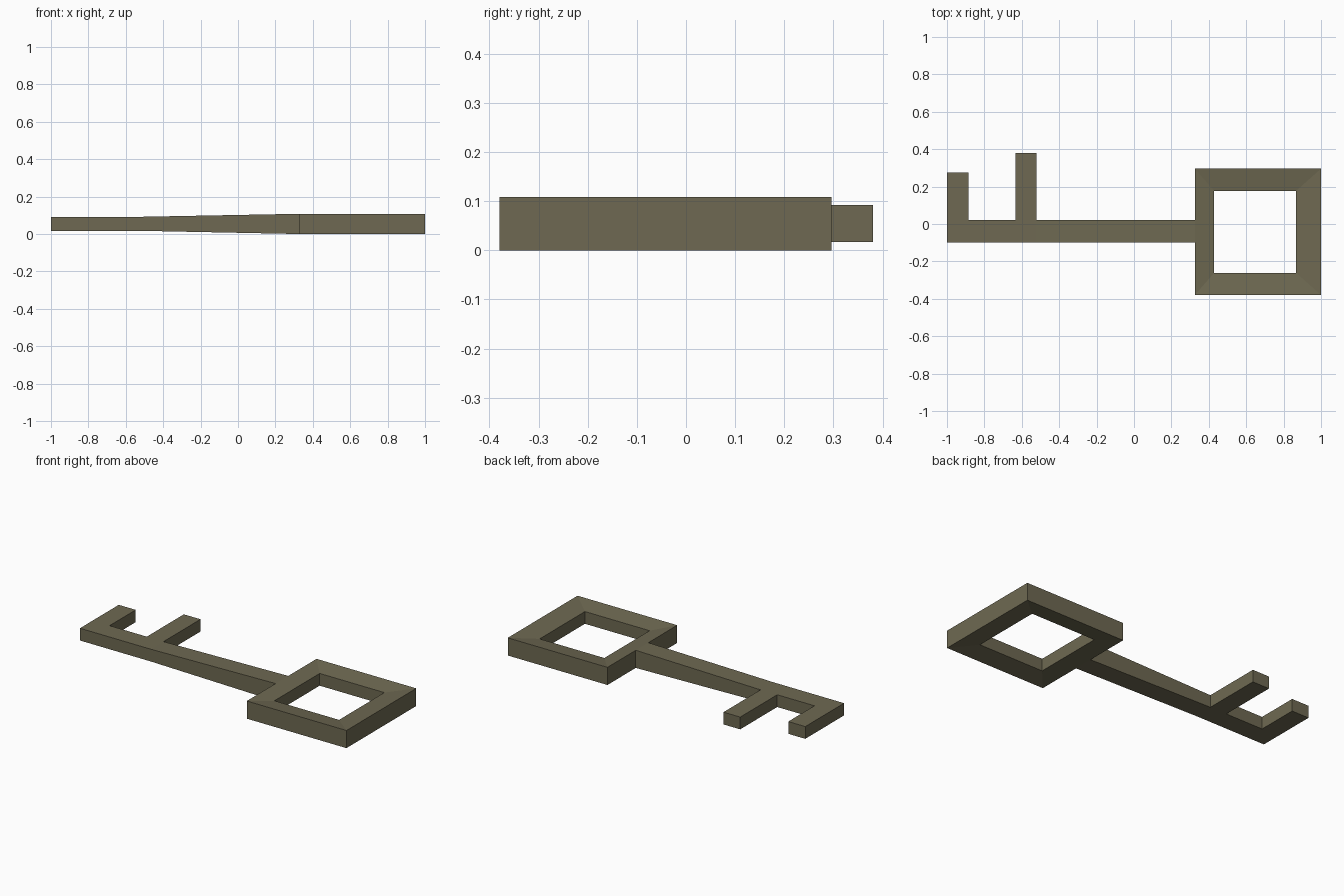
import bpy, bmesh

if "Cube" in bpy.data.objects:
    bpy.data.objects.remove(bpy.data.objects["Cube"])

brass = bpy.data.materials.new("dull_brass")
brass.diffuse_color = (0.156, 0.141, 0.084, 1)
brass.use_nodes = True
brass.node_tree.nodes["Principled BSDF"].inputs["Base Color"].default_value = brass.diffuse_color

THICK = (0.0, 0.108)    # outer rim of the handle
THIN = (0.017, 0.092)   # blade, teeth and inner rim


def finish(name, bm):
    bmesh.ops.recalc_face_normals(bm, faces=bm.faces)
    mesh = bpy.data.meshes.new(name)
    bm.to_mesh(mesh)
    bm.free()
    mesh.materials.append(brass)
    obj = bpy.data.objects.new(name, mesh)
    bpy.context.collection.objects.link(obj)


def bridge(bm, rings, closed):
    """Join successive four-point cross-sections with quads."""
    n = len(rings)
    for i in range(n if closed else n - 1):
        a, b = rings[i], rings[(i + 1) % n]
        for k in range(4):
            m = (k + 1) % 4
            bm.faces.new((a[k], a[m], b[m], b[k]))
    if not closed:
        bm.faces.new(rings[0])
        bm.faces.new(rings[-1])


def bar(name, y0, y1, stations):
    """Bar along x; each station is (x, (bottom, top))."""
    bm = bmesh.new()
    rings = [[bm.verts.new((x, y, z)) for y, z in
              ((y0, lo), (y1, lo), (y1, hi), (y0, hi))]
             for x, (lo, hi) in stations]
    bridge(bm, rings, False)
    finish(name, bm)


# Shaft: level under the teeth, then thickening towards the handle
bar("shaft", -0.10, 0.022, [(-1.0, THIN), (-0.52, THIN), (0.325, THICK)])

# Teeth
for name, x0, x1, tip in (("end_tooth", -1.0, -0.885, 0.275),
                          ("long_tooth", -0.633, -0.52, 0.38)):
    bar(name, 0.022, tip, [(x0, THIN), (x1, THIN)])

# Square handle, thinner at the hole
bm = bmesh.new()
cx, cy, outer, inner = 0.6625, -0.042, 0.3375, 0.219
cx_in = 0.648
rings = []
for sx, sy in ((-1, -1), (1, -1), (1, 1), (-1, 1)):
    ox, oy = cx + sx * outer, cy + sy * outer
    ix, iy = cx_in + sx * inner, cy + sy * inner
    rings.append([bm.verts.new(p) for p in (
        (ox, oy, THICK[0]), (ox, oy, THICK[1]),
        (ix, iy, THIN[1]), (ix, iy, THIN[0]))])
bridge(bm, rings, True)
finish("handle", bm)
